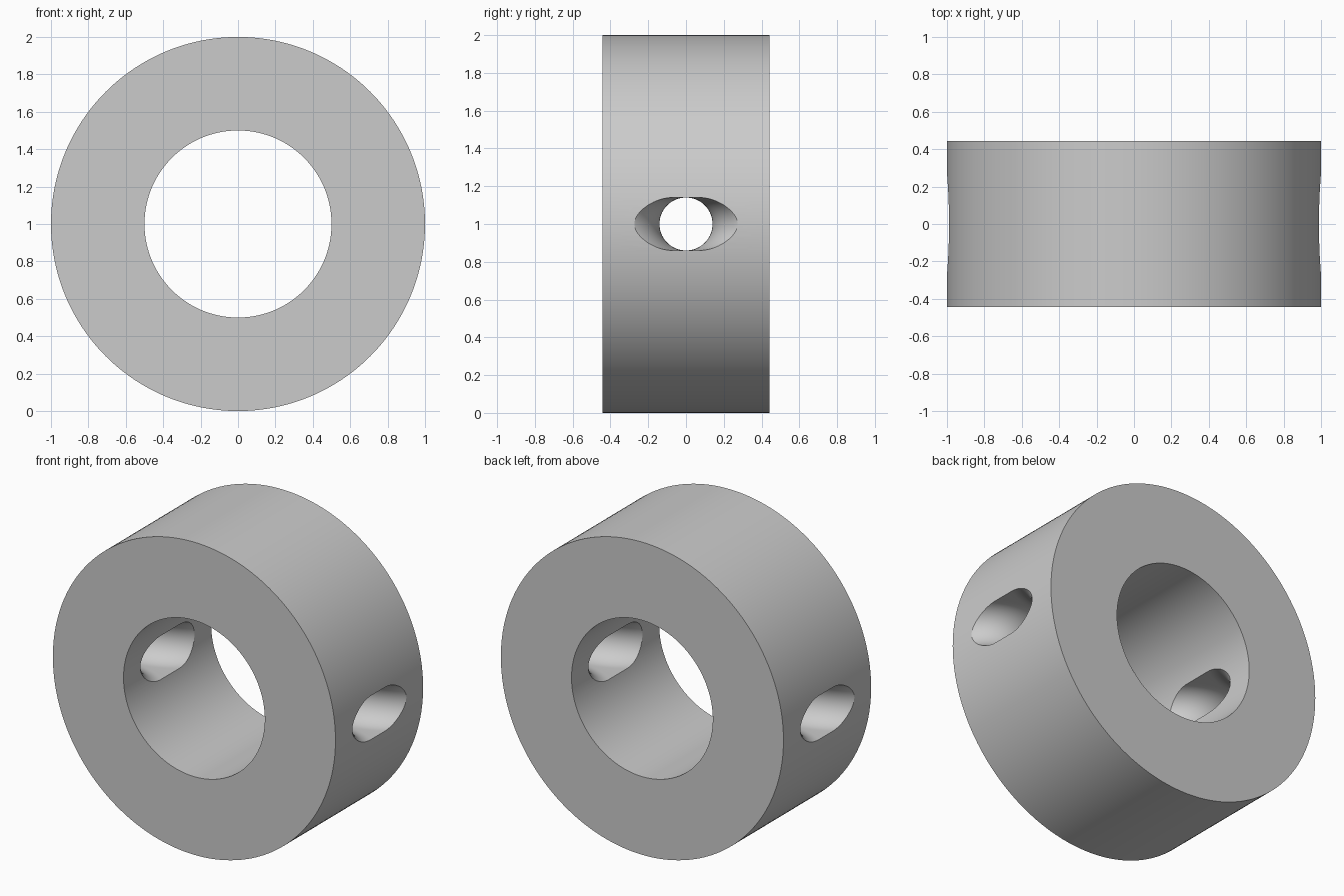
import bpy, bmesh, math

if "Cube" in bpy.data.objects:
    bpy.data.objects.remove(bpy.data.objects["Cube"])

R_OUT, R_IN, HALF_W, ZC = 1.0, 0.5, 0.443, 1.0
HOLE_R, SEG = 0.14, 192


def make_object(name, bm):
    bmesh.ops.recalc_face_normals(bm, faces=bm.faces)
    mesh = bpy.data.meshes.new(name)
    bm.to_mesh(mesh)
    bm.free()
    obj = bpy.data.objects.new(name, mesh)
    bpy.context.collection.objects.link(obj)
    return obj


def bridge(bm, loops, closed):
    """Join consecutive vertex rings with quads."""
    n = len(loops[0])
    count = len(loops) if closed else len(loops) - 1
    for i in range(count):
        a, b = loops[i], loops[(i + 1) % len(loops)]
        for j in range(n):
            k = (j + 1) % n
            bm.faces.new((a[j], a[k], b[k], b[j]))


# Thick ring around the y axis
bm = bmesh.new()
profile = [(R_OUT, -HALF_W), (R_OUT, HALF_W), (R_IN, HALF_W), (R_IN, -HALF_W)]
loops = []
for i in range(SEG):
    a = 2 * math.pi * i / SEG
    loops.append([bm.verts.new((r * math.cos(a), y, ZC + r * math.sin(a)))
                  for r, y in profile])
bridge(bm, loops, True)
ring = make_object("ring_body", bm)

# Cross holes: round at the middle of the wall, flaring sideways at both mouths
bm = bmesh.new()
HALF, STEPS, REACH = 32, 28, 0.285
for side in (-1, 1):
    loops = []
    for s in range(STEPS + 1):
        dx = REACH * (2 * s / STEPS - 1)
        loop = []
        for sign in (1, -1):
            for j in range(HALF + 1):
                t = sign * math.pi * (j / HALF - 0.5)
                t = t if sign > 0 else -t
                y0, z0 = HOLE_R * math.cos(t), HOLE_R * math.sin(t)
                y = HALF_W - math.sqrt((HALF_W - y0) ** 2 - dx * dx) + 0.0005
                # second half runs back down the other side
                zz = z0 if sign > 0 else -z0
                loop.append(bm.verts.new((side * 0.75 + dx, sign * y, ZC + zz)))
        loops.append(loop)
    bridge(bm, loops, False)
    bm.faces.new(loops[0])
    bm.faces.new(loops[-1])
cutter = make_object("hole_cutter", bm)
cutter.hide_render = True

mod = ring.modifiers.new("cross_holes", 'BOOLEAN')
mod.operation = 'DIFFERENCE'
mod.solver = 'EXACT'
mod.object = cutter
bpy.context.view_layer.objects.active = ring
ring.select_set(True)
bpy.ops.object.modifier_apply(modifier=mod.name)
bpy.data.objects.remove(cutter)

bpy.ops.object.shade_smooth_by_angle(angle=math.radians(30))
